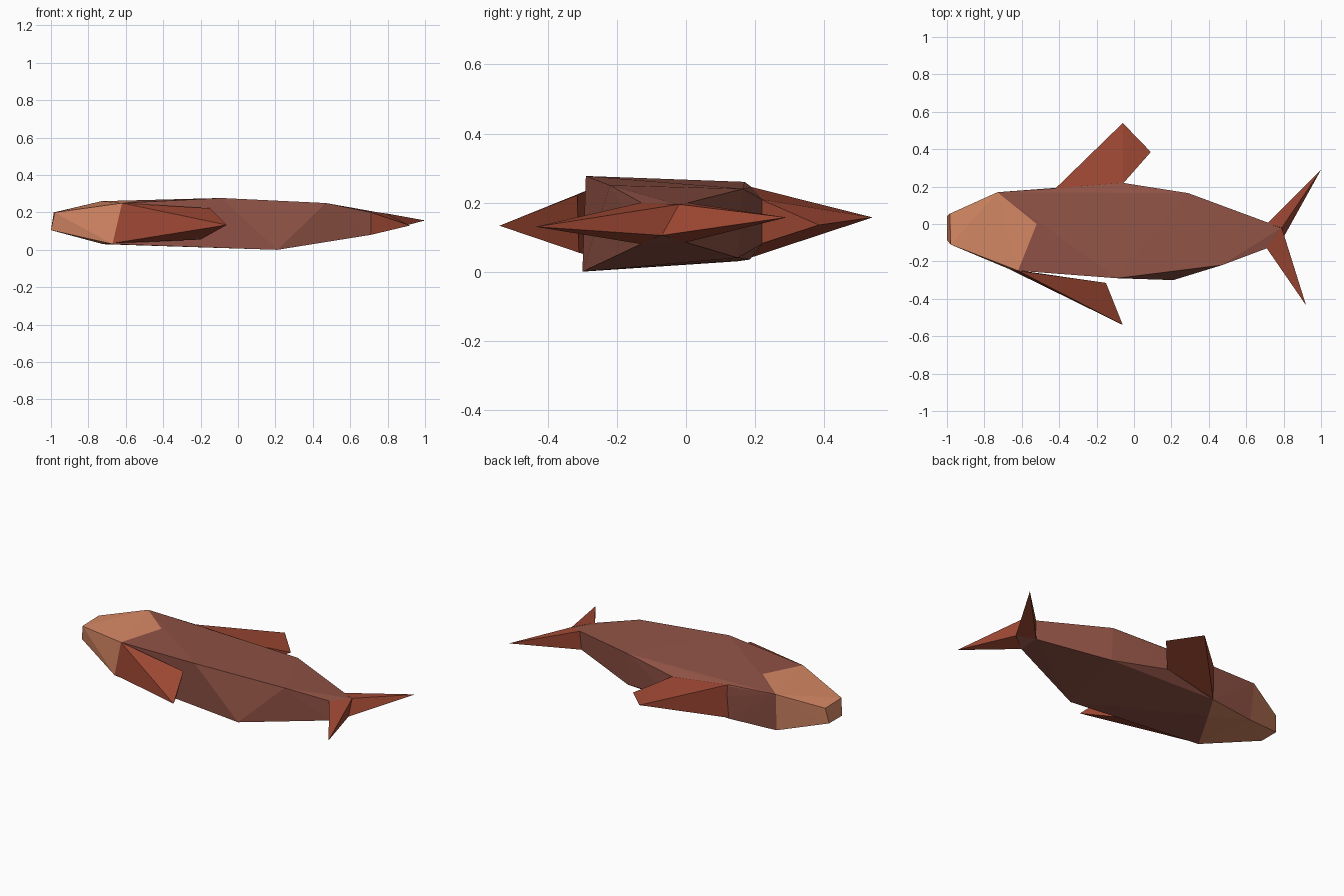
import bpy, bmesh
from mathutils import Vector

if "Cube" in bpy.data.objects:
    bpy.data.objects.remove(bpy.data.objects["Cube"])


def material(name, rgb):
    m = bpy.data.materials.new(name)
    m.diffuse_color = (*rgb, 1)
    m.use_nodes = True
    m.node_tree.nodes["Principled BSDF"].inputs["Base Color"].default_value = m.diffuse_color
    return m


BODY = material("brown red body", (0.28, 0.085, 0.06))
HEAD = material("salmon head", (0.68, 0.25, 0.13))
FIN = material("rust fin", (0.35, 0.066, 0.034))


def hull(points):
    """Faceted convex solid around a few points."""
    bm = bmesh.new()
    for p in points:
        bm.verts.new(p)
    res = bmesh.ops.convex_hull(bm, input=bm.verts[:])
    junk = {v for v in res["geom_interior"] + res["geom_unused"]
            if isinstance(v, bmesh.types.BMVert)}
    bmesh.ops.delete(bm, geom=list(junk), context='VERTS')
    bmesh.ops.recalc_face_normals(bm, faces=bm.faces[:])
    return bm


def finish(bm, name, *mats):
    me = bpy.data.meshes.new(name)
    bm.to_mesh(me)
    bm.free()
    for m in mats:
        me.materials.append(m)
    ob = bpy.data.objects.new(name, me)
    bpy.context.collection.objects.link(ob)
    return ob


def line(a, b):
    """Vertical cutting plane through two xy points, normal towards the tail."""
    n = Vector((b[1] - a[1], a[0] - b[0], 0)).normalized()
    return Vector((*a, 0)), n if n.x > 0 else -n


# Body lying on its side
body = hull([
    (-0.985, 0.055, 0.20), (-0.98, -0.11, 0.20), (-1, 0.04, 0.105), (-1, -0.085, 0.105),
    (-0.73, 0.17, 0.26), (-0.72, 0.15, 0.03), (-0.62, -0.25, 0.25), (-0.67, -0.24, 0.03),
    (-0.42, 0.19, 0.245), (-0.42, 0.185, 0.035),
    (-0.06, 0.22, 0.21), (-0.06, 0.22, 0.08), (-0.09, -0.29, 0.277), (0.21, -0.30, 0),
    (0.29, 0.165, 0.24), (0.29, 0.15, 0.04), (0.47, -0.22, 0.25),
    (0.71, 0, 0.20), (0.71, -0.13, 0.20), (0.71, 0, 0.085), (0.71, -0.13, 0.08),
    (0.79, -0.02, 0.193), (0.80, -0.07, 0.107)])

# Head: cut along a V on the upper flank and a slant on the lower flank
UPPER = [line((-0.73, 0.17), (-0.52, 0)), line((-0.52, 0), (-0.62, -0.25))]
LOWER = [line((-0.67, -0.24), (-0.42, 0.185))]
for sign, cuts in ((1, UPPER), (-1, LOWER)):
    for co, no in cuts:
        body.normal_update()
        faces = [f for f in body.faces if f.normal.z * sign > 0.6]
        geom = set(faces)
        for f in faces:
            geom.update(f.edges)
            geom.update(f.verts)
        bmesh.ops.bisect_plane(body, geom=list(geom), dist=0.002, plane_co=co, plane_no=no)
body.normal_update()
for f in body.faces:
    c = f.calc_center_median()
    if abs(f.normal.z) > 0.6:
        cuts = UPPER if f.normal.z > 0 else LOWER
        is_head = all((c - co).dot(no) < 0 for co, no in cuts)
    else:
        is_head = c.x < -0.71
    f.material_index = int(is_head)
finish(body, "body", BODY, HEAD)

# Fins and tail lobes
FINS = {
    "belly_fin": [(-0.62, -0.25, 0.25), (-0.67, -0.24, 0.035), (-0.15, -0.315, 0.222),
                  (-0.20, -0.31, 0.055), (-0.06, -0.54, 0.133)],
    "back_fin": [(-0.42, 0.19, 0.245), (-0.42, 0.185, 0.04), (-0.06, 0.215, 0.21),
                 (-0.06, 0.215, 0.08), (-0.06, 0.54, 0.157), (0.09, 0.385, 0.135)],
    "upper_tail_lobe": [(0.71, 0, 0.20), (0.71, 0, 0.085), (0.79, -0.02, 0.195),
                        (0.80, -0.07, 0.105), (1.0, 0.29, 0.157)],
    "lower_tail_lobe": [(0.71, -0.13, 0.20), (0.71, -0.13, 0.08), (0.79, -0.02, 0.195),
                        (0.80, -0.07, 0.105), (0.92, -0.435, 0.13)],
}
for name, pts in FINS.items():
    finish(hull(pts), name, FIN)
